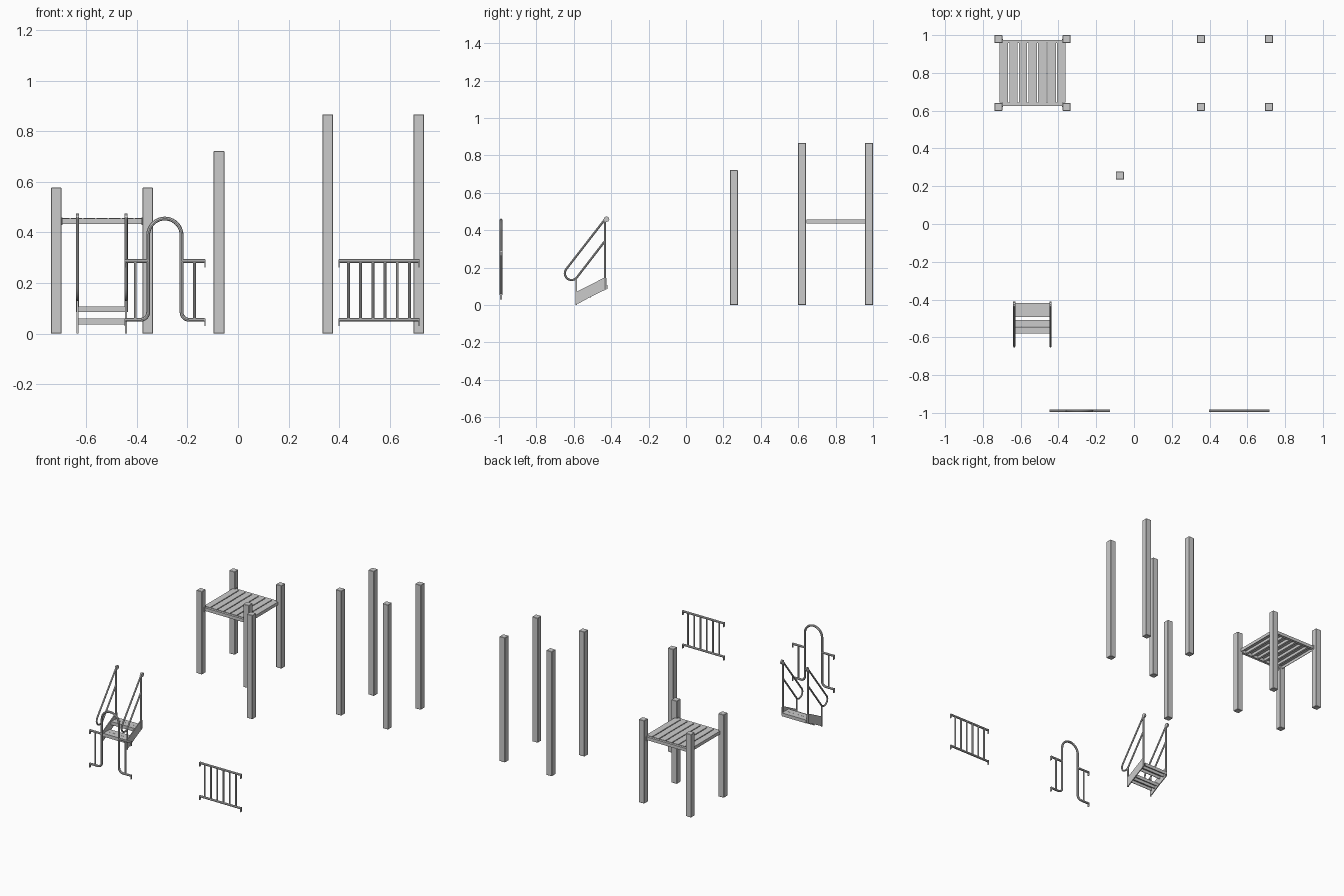
import bpy, bmesh, math
from mathutils import Vector

if "Cube" in bpy.data.objects:
    bpy.data.objects.remove(bpy.data.objects["Cube"])


def link(name, data):
    ob = bpy.data.objects.new(name, data)
    bpy.context.collection.objects.link(ob)
    return ob


def prism(name, pts, axis, a, b):
    """Extrude a 2D profile along x (pts are y,z) or y (pts are x,z)."""
    bm = bmesh.new()
    place = (lambda p: (a, p[0], p[1])) if axis == 'x' else (lambda p: (p[0], a, p[1]))
    face = bm.faces.new([bm.verts.new(place(p)) for p in pts])
    ext = bmesh.ops.extrude_face_region(bm, geom=[face])
    move = Vector((b - a, 0, 0)) if axis == 'x' else Vector((0, b - a, 0))
    bmesh.ops.translate(bm, vec=move, verts=[v for v in ext['geom'] if isinstance(v, bmesh.types.BMVert)])
    bmesh.ops.recalc_face_normals(bm, faces=bm.faces)
    me = bpy.data.meshes.new(name)
    bm.to_mesh(me)
    bm.free()
    return link(name, me)


def box(name, x0, x1, y0, y1, z0, z1):
    return prism(name, [(x0, z0), (x1, z0), (x1, z1), (x0, z1)], 'y', y0, y1)


def channel(u0, u1, z0, z1, t=0.003):
    """Upside-down U profile of a folded plank."""
    return [(u0, z0), (u0, z1), (u1, z1), (u1, z0),
            (u1 - t, z0), (u1 - t, z1 - t), (u0 + t, z1 - t), (u0 + t, z0)]


def tube(name, paths, r):
    """Round bars along a list of point paths, joined in one mesh."""
    cu = bpy.data.curves.new(name, 'CURVE')
    cu.dimensions = '3D'
    cu.bevel_depth = r
    cu.bevel_resolution = 2
    cu.use_fill_caps = True
    for path in paths:
        sp = cu.splines.new('POLY')
        sp.points.add(len(path) - 1)
        for p, co in zip(sp.points, path):
            p.co = (*co, 1)
    tmp = link(name + "_path", cu)
    me = bpy.data.meshes.new_from_object(tmp.evaluated_get(bpy.context.evaluated_depsgraph_get()))
    bpy.data.objects.remove(tmp)
    bpy.data.curves.remove(cu)
    ob = link(name, me)
    bpy.context.view_layer.objects.active = ob
    ob.select_set(True)
    bpy.ops.object.shade_smooth_by_angle()
    ob.select_set(False)
    return ob


def arc(cu, cv, r, a0, a1, n=12):
    return [(cu + r * math.cos(math.radians(a0 + (a1 - a0) * i / n)),
             cv + r * math.sin(math.radians(a0 + (a1 - a0) * i / n))) for i in range(n + 1)]


# Square posts
posts = [(x, y, 0.577) for x in (-0.718, -0.357) for y in (0.62, 0.979)]
posts += [(x, y, 0.867) for x in (0.354, 0.714) for y in (0.62, 0.979)]
posts.append((-0.075, 0.256, 0.722))
for x, y, h in posts:
    w = 0.021
    post = box("post", x - w, x + w, y - w, y + w, 0, h)
    bev = post.modifiers.new("soft_edges", 'BEVEL')
    bev.width = 0.002

# Deck planks (folded channels) and edge rails
pitch = 0.354 / 7
for i in range(7):
    x = -0.714 + i * pitch
    prism("deck_plank", channel(x + 0.003, x + pitch - 0.003, 0.436, 0.458), 'y', 0.643, 0.957)
for y0, y1 in ((0.626, 0.642), (0.958, 0.974)):
    prism("deck_edge_rail", channel(y0, y1, 0.434, 0.456), 'x', -0.695, -0.379)
for x in (-0.697, -0.382):
    for y in (0.620, 0.972):
        box("deck_bracket", x, x + 0.004, y, y + 0.008, 0.43, 0.46)

# Fence panels: shared rail heights and depth
PY, ZT, ZB = -0.989, 0.287, 0.055


def end_tabs(x0, x1):
    for x in (x0, x1 - 0.004):
        for z in (ZT, ZB):
            box("panel_end_tab", x, x + 0.004, PY - 0.006, PY + 0.006, z - 0.025, z + 0.006)


# Barred barrier
tube("barrier_rails", [[(0.399, PY, z), (0.717, PY, z)] for z in (ZT, ZB)], 0.0075)
tube("barrier_bars", [[(x, PY, ZB), (x, PY, ZT)] for x in [0.436 + 0.0483 * i for i in range(6)]], 0.0058)
end_tabs(0.398, 0.718)

# Arched entry panel
cx, r, b = -0.289, 0.066, 0.03
left = [(-0.446, ZB)] + arc(cx - r - b, ZB + b, b, -90, 0, 6)
top = arc(cx, 0.389, r, 180, 0, 20)
right = [(2 * cx - x, z) for x, z in reversed(left)]
tube("entry_arch", [[(x, PY, z) for x, z in left + top + right]], 0.0075)
tube("entry_rails", [[(cx + s * r, PY, ZT), (cx + s * 0.158, PY, ZT)] for s in (-1, 1)], 0.0075)
tube("entry_bars", [[(cx + s * 0.117, PY, ZB), (cx + s * 0.117, PY, ZT)] for s in (-1, 1)], 0.0058)
end_tabs(-0.448, -0.128)

# Steps: handrail loops, uprights, stringers on both sides
loop = [(-0.433, 0.459)] + arc(-0.612, 0.170, 0.036, 142, 322, 14) + [(-0.433, 0.343)]
for x in (-0.634, -0.442):
    tube("handrail_loop", [[(x, y, z) for y, z in loop]], 0.0058)
    tube("stair_upright", [[(x, -0.433, 0.085), (x, -0.433, 0.46)]], 0.0065)
    tube("handrail_collar", [[(x - 0.006, -0.425, 0.459), (x + 0.006, -0.425, 0.459)]], 0.015)
    box("stair_foot", x - 0.004, x + 0.004, -0.59, -0.582, 0, 0.142)
    prism("stringer", [(-0.587, 0.008), (-0.575, 0.008), (-0.508, 0.045), (-0.425, 0.085),
                       (-0.425, 0.145), (-0.44, 0.145), (-0.587, 0.07)], 'x', x - 0.003, x + 0.003)

# Treads, two folded planks each
for y0, z in ((-0.58, 0.06), (-0.492, 0.108)):
    for k in range(2):
        y = y0 + k * 0.037
        prism("tread", channel(y, y + 0.036, z - 0.023, z), 'x', -0.631, -0.445)
